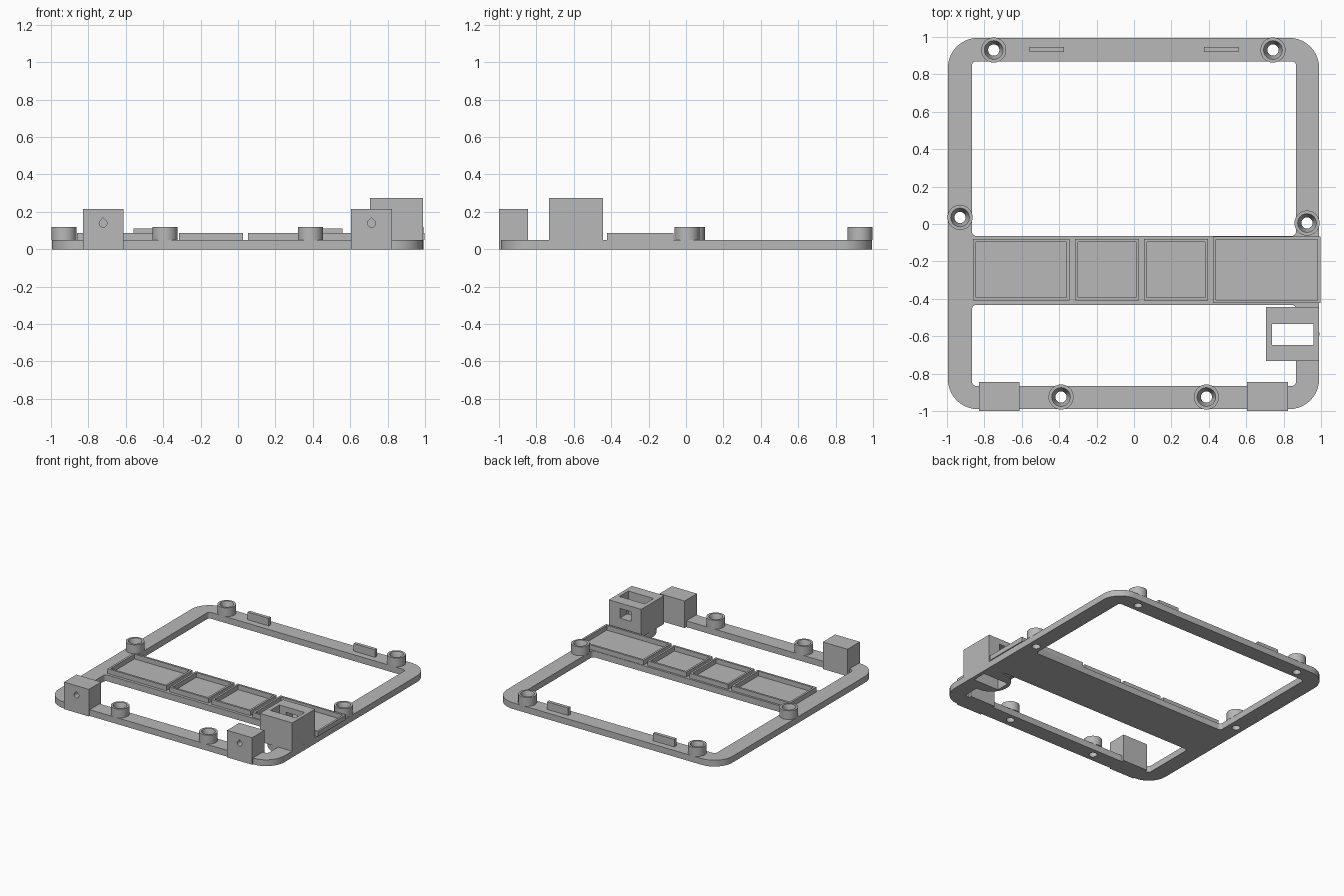
import bpy
import bmesh
from math import cos, sin, pi, radians

old = bpy.data.objects.get("Cube")
if old:
    bpy.data.objects.remove(old, do_unlink=True)

grey = bpy.data.materials.new("plain grey")
grey.use_nodes = True
COLOUR = (0.48, 0.48, 0.48, 1)
grey.diffuse_color = COLOUR
grey.node_tree.nodes["Principled BSDF"].inputs["Base Color"].default_value = COLOUR

BASE = 0.05  # frame thickness


def finish(name, bm):
    bmesh.ops.recalc_face_normals(bm, faces=bm.faces)
    mesh = bpy.data.meshes.new(name)
    bm.to_mesh(mesh)
    bm.free()
    mesh.materials.append(grey)
    obj = bpy.data.objects.new(name, mesh)
    bpy.context.collection.objects.link(obj)
    return obj


def prism(name, outline, low, high, axis="z"):
    """Extrude a 2D outline along z, or along y with the outline in x and z."""
    bm = bmesh.new()
    place = (lambda a, b, h: (a, b, h)) if axis == "z" else (lambda a, b, h: (a, h, b))
    face = bm.faces.new([bm.verts.new(place(a, b, low)) for a, b in outline])
    new = bmesh.ops.extrude_face_region(bm, geom=[face])["geom"]
    verts = [v for v in new if isinstance(v, bmesh.types.BMVert)]
    bmesh.ops.translate(bm, verts=verts, vec=place(0, 0, high - low))
    return finish(name, bm)


def rectangle(x0, x1, y0, y1):
    return [(x0, y0), (x1, y0), (x1, y1), (x0, y1)]


def box(name, x0, x1, y0, y1, z0, z1):
    return prism(name, rectangle(x0, x1, y0, y1), z0, z1)


def rounded(x0, x1, y0, y1, r, steps=10):
    corners = [(x1 - r, y1 - r), (x0 + r, y1 - r), (x0 + r, y0 + r), (x1 - r, y0 + r)]
    return [(cx + r * cos((q + s / steps) * pi / 2), cy + r * sin((q + s / steps) * pi / 2))
            for q, (cx, cy) in enumerate(corners) for s in range(steps + 1)]


def circle(x, y, r, n=40):
    return [(x + r * cos(2 * pi * i / n), y + r * sin(2 * pi * i / n)) for i in range(n)]


def activate(obj):
    bpy.ops.object.select_all(action="DESELECT")
    obj.select_set(True)
    bpy.context.view_layer.objects.active = obj


def cut(obj, cutter):
    mod = obj.modifiers.new("cut", "BOOLEAN")
    mod.operation = "DIFFERENCE"
    mod.solver = "EXACT"
    mod.object = cutter
    activate(obj)
    bpy.ops.object.modifier_apply(modifier=mod.name)
    bpy.data.objects.remove(cutter, do_unlink=True)


def smooth(obj):
    activate(obj)
    bpy.ops.object.shade_smooth_by_angle(angle=radians(30))


# Rounded frame with a crossbar left between its two openings
frame = prism("frame", rounded(-0.995, 0.99, -0.99, 0.995, 0.16), 0, BASE)
for y0, y1 in ((-0.064, 0.87), (-0.866, -0.433)):
    cut(frame, prism("opening", rounded(-0.866, 0.866, y0, y1, 0.022, 5), -0.1, 0.2))

# Countersunk screw bosses, with holes through the frame
HOLE = 0.03
profile = [(HOLE, BASE), (0.067, BASE), (0.067, 0.12), (0.05, 0.12), (HOLE, 0.06)]
bosses = [(-0.75, 0.93), (0.743, 0.93), (-0.93, 0.035),
          (0.925, 0.005), (-0.39, -0.925), (0.387, -0.925)]
for i, (x, y) in enumerate(bosses):
    bm = bmesh.new()
    ring = [bm.verts.new((r, 0, z)) for r, z in profile]
    edges = [bm.edges.new((ring[k - 1], ring[k])) for k in range(len(ring))]
    bmesh.ops.spin(bm, geom=ring + edges, cent=(0, 0, 0), axis=(0, 0, 1),
                   angle=2 * pi, steps=40)
    bmesh.ops.remove_doubles(bm, verts=bm.verts, dist=0.0005)
    bmesh.ops.translate(bm, verts=bm.verts, vec=(x, y, 0))
    smooth(finish(f"screw_boss_{i + 1}", bm))
    cut(frame, prism("screw_hole", circle(x, y, HOLE), -0.1, 0.2))

# Shallow tray rims along the crossbar
WALL = 0.016
trays = [(-0.86, -0.344, -0.41, -0.08), (-0.315, 0.026, -0.41, -0.08),
         (0.053, 0.395, -0.41, -0.08), (0.422, 0.998, -0.423, -0.068)]
for i, (x0, x1, y0, y1) in enumerate(trays):
    rim = box(f"tray_rim_{i + 1}", x0, x1, y0, y1, BASE, 0.088)
    cut(rim, box("tray_inside", x0 + WALL, x1 - WALL, y0 + WALL, y1 - WALL, 0, 0.2))

# Socket housing on a round foot, slotted from top to bottom
housing = box("socket_housing", 0.705, 0.99, -0.733, -0.444, BASE, 0.275)
foot = prism("socket_foot", circle(0.848, -0.589, 0.143, 48), 0, BASE)
for part in (housing, foot, frame):
    cut(part, box("slot", 0.738, 0.96, -0.647, -0.535, -0.1, 0.4))
cut(housing, box("back_window", 0.795, 0.893, -0.6, -0.4, 0.155, 0.232))
smooth(foot)
smooth(frame)

# Corner blocks with a blind teardrop hole in the front
for name, x0, x1 in (("right_block", -0.83, -0.612), ("left_block", 0.604, 0.824)):
    block = box(name, x0, x1, -1, -0.845, 0, 0.215)
    x = (x0 + x1) / 2
    r = 0.021
    arc = [(x + r * cos(a), 0.139 + r * sin(a))
           for a in (radians(150 + 240 * i / 16) for i in range(17))]
    cut(block, prism("teardrop", arc + [(x, 0.168)], -1.1, -0.92, "y"))
    smooth(block)

# Upright tabs on the back rail
for name, x in (("right_tab", -0.467), ("left_tab", 0.467)):
    box(name, x - 0.093, x + 0.093, 0.92, 0.947, BASE, 0.11)
